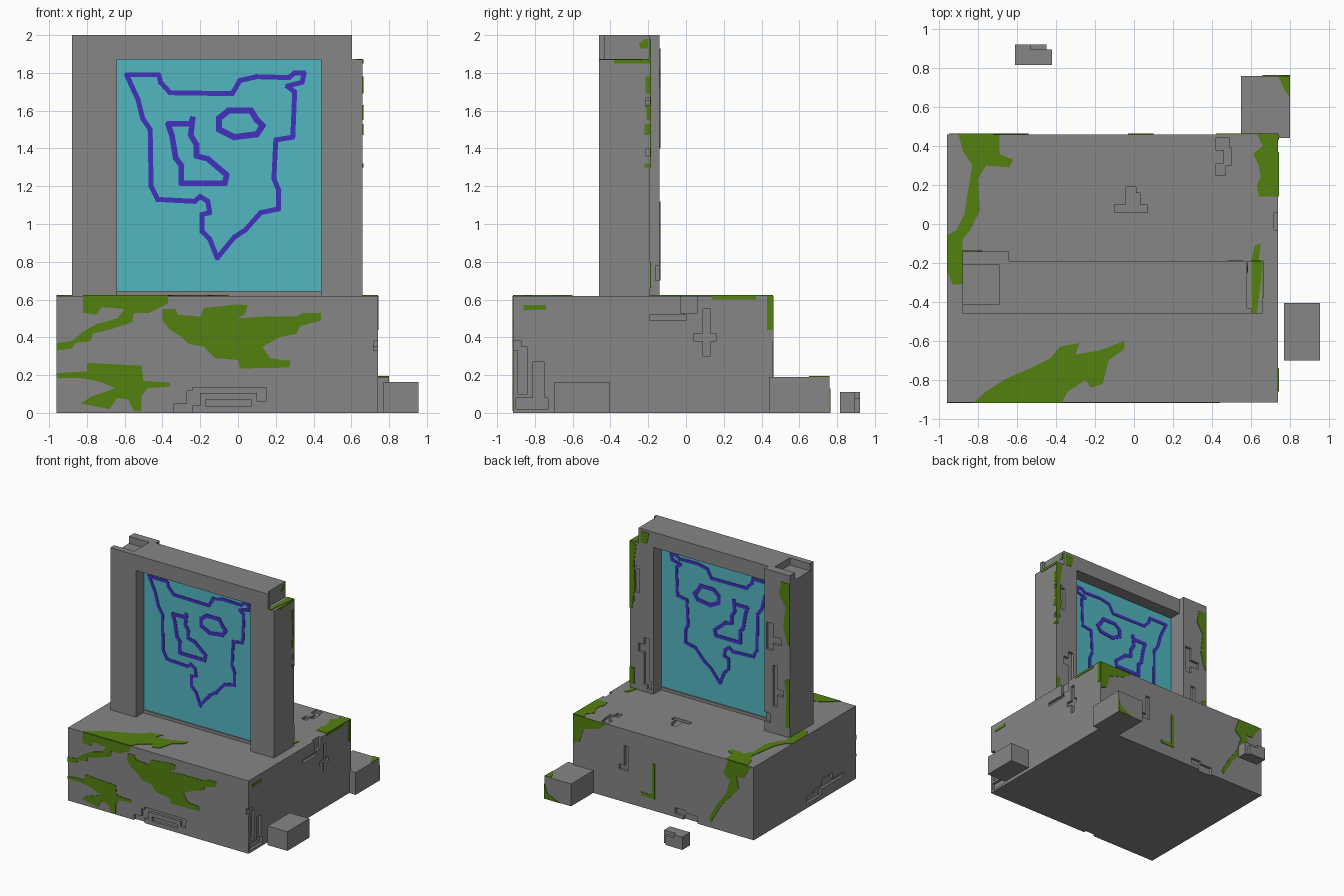
import bpy, bmesh
from mathutils import Vector

if "Cube" in bpy.data.objects:
    bpy.data.objects.remove(bpy.data.objects["Cube"], do_unlink=True)


def material(name, srgb):
    lin = [((c / 255 + 0.055) / 1.055) ** 2.4 for c in srgb] + [1.0]
    m = bpy.data.materials.new(name)
    m.use_nodes = True
    m.diffuse_color = lin
    m.node_tree.nodes["Principled BSDF"].inputs["Base Color"].default_value = lin
    return m


STONE = material("stone grey", (134, 134, 134))
MOSS = material("moss green", (84, 129, 16))
CYAN = material("portal cyan", (82, 183, 193))
VIOLET = material("rune violet", (66, 48, 190))


def finish(name, bm, mat):
    bmesh.ops.recalc_face_normals(bm, faces=bm.faces)
    me = bpy.data.meshes.new(name)
    bm.to_mesh(me)
    bm.free()
    ob = bpy.data.objects.new(name, me)
    bpy.context.collection.objects.link(ob)
    me.materials.append(mat)
    return ob


def add_box(bm, x0, x1, y0, y1, z0, z1):
    vs = bmesh.ops.create_cube(bm, size=1)["verts"]
    for v in vs:
        v.co = Vector(((x0, x1)[v.co.x > 0], (y0, y1)[v.co.y > 0], (z0, z1)[v.co.z > 0]))


def box(name, dims, mat=STONE):
    bm = bmesh.new()
    add_box(bm, *dims)
    return finish(name, bm, mat)


def carve(ob, boxes):
    """Cut a set of boxes out of a block."""
    bm = bmesh.new()
    for b in boxes:
        add_box(bm, *b)
    cutter = finish("cutter", bm, STONE)
    cutter.hide_render = True
    mod = ob.modifiers.new("carve", "BOOLEAN")
    mod.operation, mod.solver, mod.object = "DIFFERENCE", "EXACT", cutter
    mod.use_self = True
    bpy.context.view_layer.objects.active = ob
    bpy.ops.object.modifier_apply(modifier=mod.name)
    bpy.data.objects.remove(cutter, do_unlink=True)


def grooves(axis, pos, side, rects, depth=0.022):
    """Turn rectangles drawn on a face into cutting boxes."""
    lo, hi = sorted((pos - side * depth, pos + side * 0.03))
    out = []
    for a0, a1, b0, b1 in rects:
        r = [(a0, a1), (b0, b1)]
        r.insert("xyz".index(axis), (lo, hi))
        out.append(r[0] + r[1] + r[2])
    return out


def plate(name, polys, axis, pos, side, mat=MOSS):
    """Thin plates with flat outlines, laid on a face."""
    bm = bmesh.new()
    i = "xyz".index(axis)

    def put(p, h):
        c = list(p)
        c.insert(i, pos + side * h)
        return bm.verts.new(c)
    for poly in polys:
        f = bm.faces.new([put(p, -0.001) for p in poly])
        ext = bmesh.ops.extrude_face_region(bm, geom=[f])["geom"]
        for v in ext:
            if isinstance(v, bmesh.types.BMVert):
                v.co[i] += side * 0.005
    return finish(name, bm, mat)


def rect(a0, a1, b0, b1):
    return [(a0, b0), (a1, b0), (a1, b1), (a0, b1)]


def ribbon(path, w=0.013):
    """Quads following a path, with ends lengthened to fill the corners."""
    quads = []
    for p, q in zip(path, path[1:]):
        p, q = Vector(p), Vector(q)
        d = (q - p).normalized() * w
        n = Vector((-d.y, d.x))
        p, q = p - d * 0.6, q + d * 0.6
        quads.append([p + n, q + n, q - n, p - n])
    return quads


# Stone base with chiselled cracks
base = box("base", (-.96, .74, -.915, .46, 0, .62))
carve(base,
      grooves("y", -.915, -1, [(-.24, .15, .105, .135), (-.27, -.20, .04, .115), (.10, .148, .06, .12),
                               (-.34, -.24, -.03, .05), (-.17, .07, .035, .07)])
      + grooves("x", .74, 1, [(-.19, .0, .49, .52), (-.03, .06, .53, .65), (.04, .16, .38, .42),
                              (.09, .13, .30, .55), (-.95, -.87, .33, .38), (-.89, -.84, .10, .35),
                              (-.81, -.75, .06, .27), (-.90, -.73, .02, .08)])
      + grooves("z", .62, 1, [(-.10, .07, .06, .10), (-.04, .03, .09, .16), (-.04, .01, .15, .19),
                              (.42, .49, .38, .44), (.46, .50, .30, .39), (.42, .47, .25, .31)])
      + grooves("y", .46, 1, [(.22, .26, .27, .48), (.25, .31, .27, .31), (-.43, -.30, -.03, .06),
                              (-.32, -.22, .03, .08)])
      + grooves("x", -.96, -1, [(-.75, -.35, .09, .12), (-.6, -.45, .11, .17), (-.45, -.25, .04, .10)]))

# Gateway: two posts, lintel, sill and portal sheet
tall_post = box("tall_post", (-.88, -.64, -.46, -.14, .62, 2))
carve(tall_post, [(-.92, -.69, -.41, -.21, 1.94, 2.05)]
      + grooves("y", -.14, 1, [(-.72, -.66, 1.32, 1.55), (-.80, -.70, 1.38, 1.44), (-.76, -.72, .85, 1.2),
                               (-.82, -.74, .95, 1.0), (-.70, -.60, .70, .78)]))
short_post = box("short_post", (.44, .66, -.46, -.19, .62, 1.87))
carve(short_post, grooves("y", -.19, 1, [(.48, .53, .68, 1.08), (.51, .58, .95, 1.02), (.46, .50, .65, .72),
                                         (.60, .70, 1.62, 1.67), (.57, .62, 1.45, 1.65), (.62, .70, 1.36, 1.40)]))
box("lintel", (-.64, .58, -.46, -.19, 1.87, 2))
box("lintel_end", (.58, .603, -.46, -.43, 1.87, 2))
box("sill", (-.64, .44, -.36, -.29, .62, .645))
box("portal_sheet", (-.64, .44, -.35, -.30, .645, 1.87), CYAN)

# Fallen blocks
box("corner_block", (.55, .80, .44, .76, 0, .19))
box("side_block", (.77, .955, -.70, -.405, 0, .163))
rubble = box("rubble_block", (-.61, -.42, .815, .92, 0, .11))
carve(rubble, [(-.45, -.40, .895, .95, -.03, .14), (-.53, -.40, .895, .95, .08, .14)])

# Rune lines, on both sides of the portal sheet
outline = [(-.59, 1.79), (-.42, 1.79), (-.41, 1.75), (-.36, 1.695), (-.03, 1.69), (.01, 1.76), (.10, 1.78),
           (.27, 1.775), (.30, 1.80), (.35, 1.80), (.34, 1.75), (.26, 1.73), (.30, 1.70), (.29, 1.46),
           (.20, 1.445), (.19, 1.24), (.215, 1.18), (.215, 1.08), (.12, 1.06), (.04, .97), (-.02, .93),
           (-.11, .82), (-.15, .92), (-.19, .96), (-.19, 1.05), (-.15, 1.06), (-.16, 1.12), (-.20, 1.145),
           (-.23, 1.12), (-.425, 1.13), (-.46, 1.20), (-.465, 1.50), (-.505, 1.56), (-.53, 1.66), (-.59, 1.79)]
ring = [(-.10, 1.56), (-.05, 1.60), (.07, 1.60), (.10, 1.55), (.13, 1.52), (.10, 1.475), (-.02, 1.46),
        (-.10, 1.50), (-.10, 1.56)]
hook = [(-.37, 1.53), (-.25, 1.53), (-.24, 1.56), (-.25, 1.47), (-.22, 1.42), (-.22, 1.36), (-.16, 1.345),
        (-.06, 1.26), (-.07, 1.215), (-.30, 1.215), (-.30, 1.31), (-.33, 1.35), (-.35, 1.47), (-.37, 1.53)]
rune = ribbon(outline) + ribbon(ring, .016) + ribbon(hook, .015)
plate("rune_front", rune, "y", -.35, -1, VIOLET)
plate("rune_back", rune, "y", -.30, 1, VIOLET)

# Moss on the base front
plate("moss_front_upper", [[
    (-.82, .62), (-.37, .62), (-.37, .58), (-.47, .53), (-.55, .53), (-.56, .48), (-.68, .44), (-.77, .42),
    (-.78, .38), (-.86, .37), (-.88, .34), (-.96, .33), (-.96, .37), (-.88, .38), (-.82, .43), (-.75, .47),
    (-.64, .50), (-.60, .55), (-.72, .56), (-.75, .52), (-.82, .53)]], "y", -.915, -1)
plate("moss_front_middle", [[
    (-.40, .55), (-.33, .55), (-.32, .52), (-.20, .51), (-.18, .555), (0, .575), (.05, .57), (.04, .53),
    (0, .50), (.12, .51), (.31, .51), (.35, .53), (.44, .53), (.44, .49), (.33, .46), (.31, .42), (.22, .40),
    (.13, .35), (.17, .29), (.28, .275), (.27, .24), (.01, .235), (0, .28), (-.12, .29), (-.18, .35),
    (-.26, .365), (-.31, .41), (-.36, .44), (-.40, .49)]], "y", -.915, -1)
plate("moss_front_lower", [[
    (-.80, .265), (-.51, .25), (-.50, .17), (-.36, .16), (-.36, .14), (-.48, .13), (-.51, .09), (-.51, .01),
    (-.55, .01), (-.58, .07), (-.64, .08), (-.68, .02), (-.83, .05), (-.78, .085), (-.65, .13), (-.73, .165),
    (-.83, .185), (-.96, .185), (-.96, .21), (-.80, .22)]], "y", -.915, -1)

# Moss on the base top
plate("moss_top_side", [[
    (-.90, .46), (-.69, .46), (-.69, .36), (-.62, .33), (-.64, .29), (-.76, .30), (-.80, .23), (-.79, .07),
    (-.84, -.03), (-.88, -.08), (-.88, -.31), (-.93, -.31), (-.96, -.24), (-.96, -.06), (-.91, -.03),
    (-.87, .05), (-.85, .18), (-.83, .30), (-.88, .38)]], "z", .62, 1)
plate("moss_top_corner", [[
    (.63, .46), (.74, .46), (.74, .14), (.64, .14), (.63, .20), (.65, .24), (.64, .30), (.61, .36), (.66, .40)],
    [(.60, -.19), (.62, -.11), (.65, -.10), (.64, -.19)]], "z", .62, 1)
plate("moss_top_front", [[
    (-.82, -.915), (-.76, -.86), (-.66, -.795), (-.51, -.73), (-.43, -.69), (-.38, -.63), (-.28, -.61),
    (-.30, -.67), (-.18, -.65), (-.05, -.60), (-.05, -.64), (-.13, -.70), (-.16, -.82), (-.22, -.84),
    (-.25, -.80), (-.34, -.86), (-.37, -.915)]], "z", .62, 1)

# Moss on the base side and back
plate("moss_base_side", [rect(-.86, -.74, .545, .57), rect(.14, .37, .60, .62), rect(.43, .46, .44, .62)],
      "x", .74, 1)
plate("moss_base_back", [
    [(.74, .62), (.42, .62), (.50, .56), (.64, .52), (.68, .40), (.74, .38)],
    rect(-.03, -.005, .10, .40), rect(-.03, .10, .10, .13),
    [(-.72, .62), (-.95, .62), (-.90, .56), (-.86, .50), (-.80, .50), (-.82, .40), (-.76, .33), (-.66, .22),
     (-.56, .05), (-.54, .08), (-.62, .22), (-.70, .33), (-.74, .45), (-.68, .50), (-.70, .57)]], "y", .46, 1)

# Moss on the gateway
plate("moss_short_post_side", [rect(-.38, -.19, 1.85, 1.87), rect(-.215, -.19, 1.69, 1.78),
                               rect(-.21, -.19, 1.55, 1.63), rect(-.22, -.19, 1.47, 1.53),
                               rect(-.22, -.19, 1.30, 1.32)], "x", .66, 1)
plate("moss_short_post_top", [[(.605, -.46), (.63, -.46), (.65, -.30), (.66, -.19), (.605, -.19)]], "z", 1.87, 1)
plate("moss_short_post_back", [[(.66, 1.87), (.60, 1.85), (.62, 1.70), (.61, 1.50), (.64, 1.30), (.66, 1.30)],
                               rect(.62, .66, .66, .80)], "y", -.19, 1)
plate("moss_lintel_back", [[(.56, 1.98), (.48, 1.98), (.50, 1.88), (.56, 1.88)]], "y", -.19, 1)
plate("moss_lintel_end", [[(-.25, 1.95), (-.22, 1.98), (-.20, 1.98), (-.20, 1.93), (-.24, 1.93)]], "x", .58, 1)
plate("moss_tall_post_back", [
    [(-.88, 1.93), (-.80, 1.93), (-.78, 1.82), (-.84, 1.72), (-.82, 1.55), (-.86, 1.40), (-.88, 1.40)],
    [(-.88, 1.12), (-.83, 1.10), (-.85, .95), (-.84, .70), (-.88, .70)]], "y", -.14, 1)

# Moss on the fallen blocks
plate("moss_block_top", [[(.74, .76), (.80, .76), (.80, .65), (.77, .69)]], "z", .19, 1)
plate("moss_block_back", [[(.80, .13), (.77, .05), (.66, 0), (.80, 0)]], "y", .76, 1)
